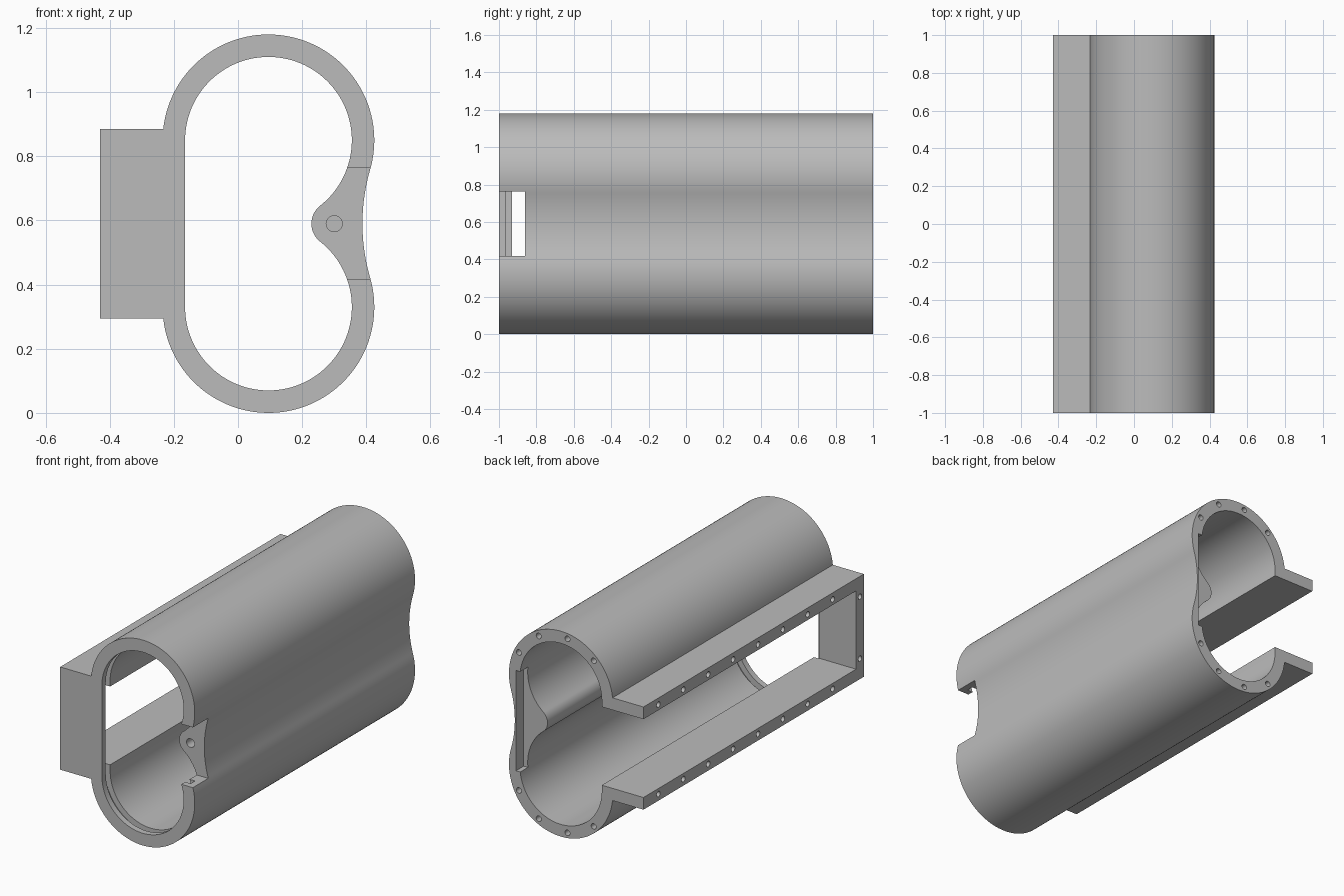
import bpy, bmesh, math
from mathutils import Matrix, Vector

cube = bpy.data.objects.get("Cube")
if cube:
    bpy.data.objects.remove(cube, do_unlink=True)

MID, BORE_X, BORE_DZ = 0.59, 0.095, 0.26     # two parallel bores, mirrored about MID
OUTER_R, INNER_R = 0.33, 0.26
FLANGE_X, FLANGE_H, FLANGE_T = -0.43, 0.295, 0.07

grey = bpy.data.materials.new("plain_grey")
grey.use_nodes = True
grey.diffuse_color = (0.5, 0.5, 0.5, 1)
grey.node_tree.nodes["Principled BSDF"].inputs["Base Color"].default_value = (0.5, 0.5, 0.5, 1)


def arc(cx, cz, r, a0, a1, n):
    steps = [a0 + (a1 - a0) * i / n for i in range(n + 1)]
    return [(cx + r * math.cos(a), cz + r * math.sin(a)) for a in steps]


def mirrored(upper):
    """Add the lower half of a profile, heights being measured from MID."""
    return upper + [(x, -z) for x, z in reversed(upper)]


def make_object(name, bm):
    bmesh.ops.recalc_face_normals(bm, faces=bm.faces)
    mesh = bpy.data.meshes.new(name)
    bm.to_mesh(mesh)
    bm.free()
    mesh.materials.append(grey)
    obj = bpy.data.objects.new(name, mesh)
    bpy.context.collection.objects.link(obj)
    return obj


def prism(name, profile, y0, y1):
    bm = bmesh.new()
    verts = [bm.verts.new((x, y0, z + MID)) for x, z in profile]
    bmesh.ops.remove_doubles(bm, verts=verts, dist=0.0001)
    face = bm.faces.new([v for v in verts if v.is_valid])
    side = bmesh.ops.extrude_face_region(bm, geom=[face])["geom"]
    bmesh.ops.translate(bm, vec=(0, y1 - y0, 0),
                        verts=[g for g in side if isinstance(g, bmesh.types.BMVert)])
    return make_object(name, bm)


def box(name, x0, x1, y0, y1, half_height):
    h = half_height
    return prism(name, [(x0, -h), (x1, -h), (x1, h), (x0, h)], y0, y1)


def outer_profile():
    # Waist arc tangent to both outer circles
    dip = 0.388 - BORE_X
    waist_r = (dip ** 2 + BORE_DZ ** 2 - OUTER_R ** 2) / (2 * (OUTER_R - dip))
    waist_x = BORE_X + dip + waist_r
    tangent = math.atan2(BORE_DZ, waist_x - BORE_X)
    start = math.pi - math.asin((FLANGE_H - BORE_DZ) / OUTER_R)
    upper = [(FLANGE_X, FLANGE_H)]
    upper += arc(BORE_X, BORE_DZ, OUTER_R, start, -tangent, 64)
    upper += arc(waist_x, 0, waist_r, math.pi - tangent, math.pi, 12)
    return mirrored(upper)


def inner_profile(grow=0.0):
    # Rounded rib nose tangent to both bores
    rib_x, r = 0.30, INNER_R + grow
    dx = rib_x - BORE_X
    tangent = math.atan2(BORE_DZ, dx)
    nose_r = math.hypot(dx, BORE_DZ) - r
    upper = arc(BORE_X, BORE_DZ, r, math.pi, -tangent, 72)
    upper += arc(rib_x, 0, nose_r, math.pi - tangent, math.pi, 12)
    return mirrored(upper)


def drill_set(name, holes):
    """Separate round cutters: (centre, axis, radius, length)."""
    bm = bmesh.new()
    for centre, axis, radius, length in holes:
        turn = Vector(axis).to_track_quat('Z', 'Y').to_matrix().to_4x4()
        bmesh.ops.create_cone(bm, cap_ends=True, segments=20, radius1=radius, radius2=radius,
                              depth=length, matrix=Matrix.Translation(centre) @ turn)
    return make_object(name, bm)


# Screw holes: flange rows, end wall, rear rim and rib
holes = [((0.30, -0.86, MID), (0, 1, 0), 0.025, 0.3)]
for s in (-1, 1):
    for i in range(8):
        holes.append(((FLANGE_X, 0.864 - 0.226 * i, MID + s * 0.257), (1, 0, 0), 0.016, 0.16))
    holes.append(((FLANGE_X, -0.965, MID + s * 0.178), (1, 0, 0), 0.016, 0.16))
    for deg in (27, 62, 98, 134):
        a = math.radians(deg)
        holes.append(((BORE_X + 0.3 * math.cos(a), 1, MID + s * (BORE_DZ + 0.3 * math.sin(a))),
                      (0, 1, 0), 0.016, 0.16))

# Solid body and everything cut from it
housing = prism("housing", outer_profile(), -1, 1)
cutters = [
    prism("bore_cutter", inner_profile(), -1.1, 1.1),
    box("side_opening_cutter", -0.6, 0.0, -0.93, 1.1, FLANGE_H - FLANGE_T),
    prism("seal_groove_cutter", inner_profile(0.033), -0.965, -0.925),
    box("front_notch_cutter", 0.1, 0.6, -1.1, -0.86, 0.173),
    box("rear_recess_cutter", 0.1, 0.38, 0.93, 1.1, 0.288),
    drill_set("screw_hole_cutter", holes),
]
bpy.context.view_layer.objects.active = housing
for cutter in cutters:
    cutter.hide_render = True
    mod = housing.modifiers.new(cutter.name, 'BOOLEAN')
    mod.operation = 'DIFFERENCE'
    mod.solver = 'EXACT'
    mod.object = cutter
    bpy.ops.object.modifier_apply(modifier=mod.name)
for cutter in cutters:
    bpy.data.objects.remove(cutter, do_unlink=True)

# Smooth curved walls, crisp edges
bpy.ops.object.select_all(action='DESELECT')
housing.select_set(True)
bpy.ops.object.shade_smooth_by_angle(angle=math.radians(25))
